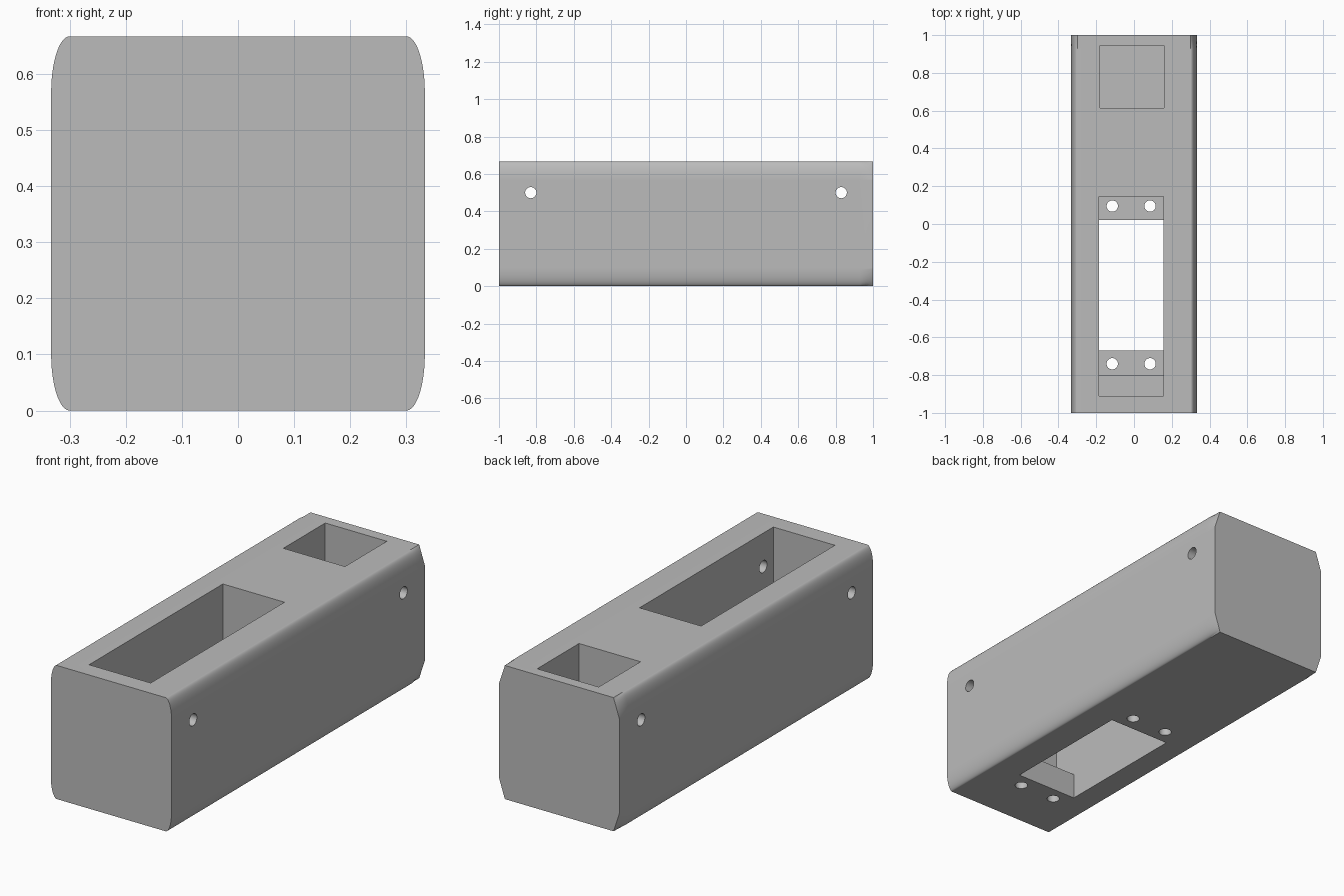
import bpy, bmesh
from math import sin, cos, pi

cube = bpy.data.objects.get("Cube")
if cube:
    bpy.data.objects.remove(cube, do_unlink=True)

WIDTH, HEIGHT = 0.333, 0.667      # half width and full height
CORNER_X, CORNER_Z = 0.033, 0.10  # elliptical edge radii
STEPS = 12


def make_object(name, bm):
    bmesh.ops.recalc_face_normals(bm, faces=bm.faces)
    mesh = bpy.data.meshes.new(name)
    bm.to_mesh(mesh)
    bm.free()
    obj = bpy.data.objects.new(name, mesh)
    bpy.context.collection.objects.link(obj)
    return obj


def loft(name, rings):
    """Join matching closed rings of points and cap both ends."""
    bm = bmesh.new()
    loops = [[bm.verts.new(p) for p in ring] for ring in rings]
    for a, b in zip(loops, loops[1:]):
        for i in range(len(a)):
            j = (i + 1) % len(a)
            bm.faces.new((a[i], a[j], b[j], b[i]))
    bm.faces.new(loops[0])
    bm.faces.new(loops[-1])
    return make_object(name, bm)


def section(y, chamfer=False):
    """Body cross-section with elliptical or straight corners."""
    ring = []
    for q, (sx, sz) in enumerate([(1, 1), (-1, 1), (-1, -1), (1, -1)]):
        for i in range(STEPS + 1):
            t = i / STEPS
            t = t if q % 2 == 0 else 1 - t
            u, v = (1 - t, t) if chamfer else (cos(t * pi / 2), sin(t * pi / 2))
            x = sx * (WIDTH - CORNER_X + CORNER_X * u)
            z = HEIGHT / 2 + sz * (HEIGHT / 2 - CORNER_Z + CORNER_Z * v)
            ring.append((x, y, z))
    return ring


def extrude_x(name, profile, x0, x1):
    return loft(name, [[(x, y, z) for y, z in profile] for x in (x0, x1)])


def drill(name, location, depth, rotation=(0, 0, 0)):
    bpy.ops.mesh.primitive_cylinder_add(vertices=32, radius=0.03, depth=depth,
                                        location=location, rotation=rotation)
    obj = bpy.context.object
    obj.name = name
    return obj


# Long housing, edges flattened to chamfers at the back end
body = loft("housing", [section(-1), section(0.93), section(1, True)])

# Stepped main slot, open through the floor between two mounting ledges
slot = [(-0.91, 0.75), (-0.91, 0.33), (-0.80, 0.33), (-0.80, 0.13),
        (-0.67, 0.13), (-0.67, -0.1), (0.02, -0.1), (0.02, 0.13),
        (0.145, 0.13), (0.145, 0.75)]
cutters = [extrude_x("slot_cutter", slot, -0.185, 0.155)]

# Blind pocket near the back
pocket = [(0.615, 0.75), (0.615, 0.33), (0.945, 0.33), (0.945, 0.75)]
cutters.append(extrude_x("pocket_cutter", pocket, -0.18, 0.16))

# Cross holes through the sides, screw holes through the ledges
for y in (-0.83, 0.83):
    cutters.append(drill("side_hole_cutter", (0, y, 0.5), 1, (0, pi / 2, 0)))
for x in (-0.115, 0.085):
    for y in (-0.74, 0.095):
        cutters.append(drill("screw_hole_cutter", (x, y, 0.05), 0.3))

bpy.ops.object.select_all(action='DESELECT')
body.select_set(True)
bpy.context.view_layer.objects.active = body
for cutter in cutters:
    cutter.hide_render = True
    mod = body.modifiers.new("cut", 'BOOLEAN')
    mod.operation = 'DIFFERENCE'
    mod.solver = 'EXACT'
    mod.object = cutter
    bpy.ops.object.modifier_apply(modifier=mod.name)
    bpy.data.objects.remove(cutter, do_unlink=True)

# Plain grey finish, smooth rounded edges
grey = bpy.data.materials.new("plain_grey")
grey.use_nodes = True
colour = (0.5, 0.5, 0.5, 1)
grey.diffuse_color = colour
grey.node_tree.nodes["Principled BSDF"].inputs["Base Color"].default_value = colour
body.data.materials.clear()
body.data.materials.append(grey)
bpy.ops.object.shade_smooth_by_angle(angle=pi / 6)
weighted = body.modifiers.new("weighted_normals", 'WEIGHTED_NORMAL')
weighted.keep_sharp = True
